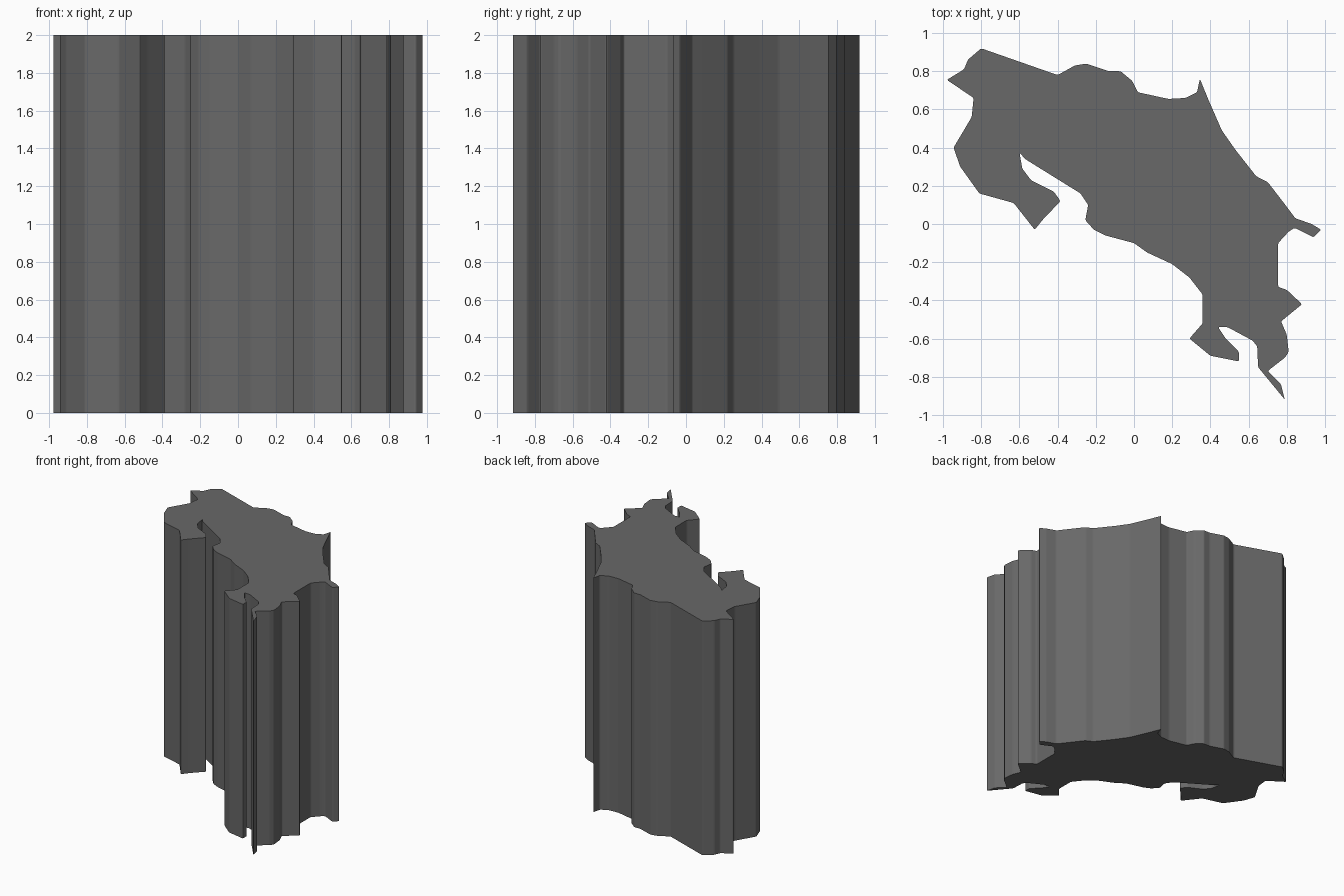
import bpy
import bmesh
from mathutils import Vector

if "Cube" in bpy.data.objects:
    bpy.data.objects.remove(bpy.data.objects["Cube"])

HEIGHT = 2.0

# Plan outline, clockwise from the upper-left corner
OUTLINE = [
    # upper edge
    (-.80, .92), (-.40, .78), (-.31, .83), (-.25, .84), (-.13, .80), (-.07, .80),
    (-.01, .75), (.02, .69), (.18, .655), (.27, .66), (.33, .69), (.345, .76),
    # right edge
    (.39, .65), (.46, .49), (.53, .39), (.64, .25), (.70, .22), (.80, .09),
    (.845, .03), (.93, 0), (.98, -.03), (.94, -.07), (.84, -.02), (.81, -.04),
    (.755, -.10), (.755, -.33), (.80, -.345), (.88, -.42), (.77, -.51),
    (.80, -.58), (.81, -.67), (.79, -.70), (.70, -.77), (.77, -.84), (.79, -.92),
    # lower edge with the hooked bay
    (.65, -.75), (.645, -.64), (.62, -.61), (.49, -.54), (.44, -.54),
    (.48, -.60), (.55, -.67), (.55, -.72), (.40, -.69), (.29, -.60),
    (.36, -.52), (.36, -.37), (.29, -.28), (.20, -.21), (.07, -.15),
    (0, -.10), (-.15, -.06), (-.21, -.03), (-.255, .02), (-.24, .10), (-.28, .16),
    # long narrow bay and left spur
    (-.57, .34), (-.60, .375), (-.585, .29), (-.54, .23), (-.42, .17),
    (-.385, .12), (-.48, .02), (-.52, -.03), (-.63, .11), (-.81, .16),
    # left edge
    (-.91, .30), (-.945, .40), (-.85, .56), (-.84, .66),
    (-.98, .755), (-.89, .81), (-.87, .86),
]

# Solid prism raised from the outline
bm = bmesh.new()
base = bm.faces.new([bm.verts.new((x, y, 0)) for x, y in OUTLINE])
result = bmesh.ops.extrude_face_region(bm, geom=[base], use_keep_orig=True)
top = [v for v in result["geom"] if isinstance(v, bmesh.types.BMVert)]
bmesh.ops.translate(bm, verts=top, vec=Vector((0, 0, HEIGHT)))

# Slightly rounded upright corners
uprights = [e for e in bm.edges if abs(e.verts[0].co.z - e.verts[1].co.z) > 1]
bmesh.ops.bevel(bm, geom=uprights, offset=0.008, segments=2, profile=0.5,
                affect='EDGES', clamp_overlap=True)
bmesh.ops.recalc_face_normals(bm, faces=bm.faces[:])

# Clean caps for the concave outline
caps = [f for f in bm.faces if len(f.verts) > 4]
bmesh.ops.triangulate(bm, faces=caps)

mesh = bpy.data.meshes.new("outline_prism")
bm.to_mesh(mesh)
bm.free()
prism = bpy.data.objects.new("outline_prism", mesh)
bpy.context.collection.objects.link(prism)

# Dark grey finish
dark = bpy.data.materials.new("dark_grey")
dark.diffuse_color = (0.14, 0.14, 0.14, 1)
dark.use_nodes = True
dark.node_tree.nodes["Principled BSDF"].inputs["Base Color"].default_value = dark.diffuse_color
mesh.materials.append(dark)
